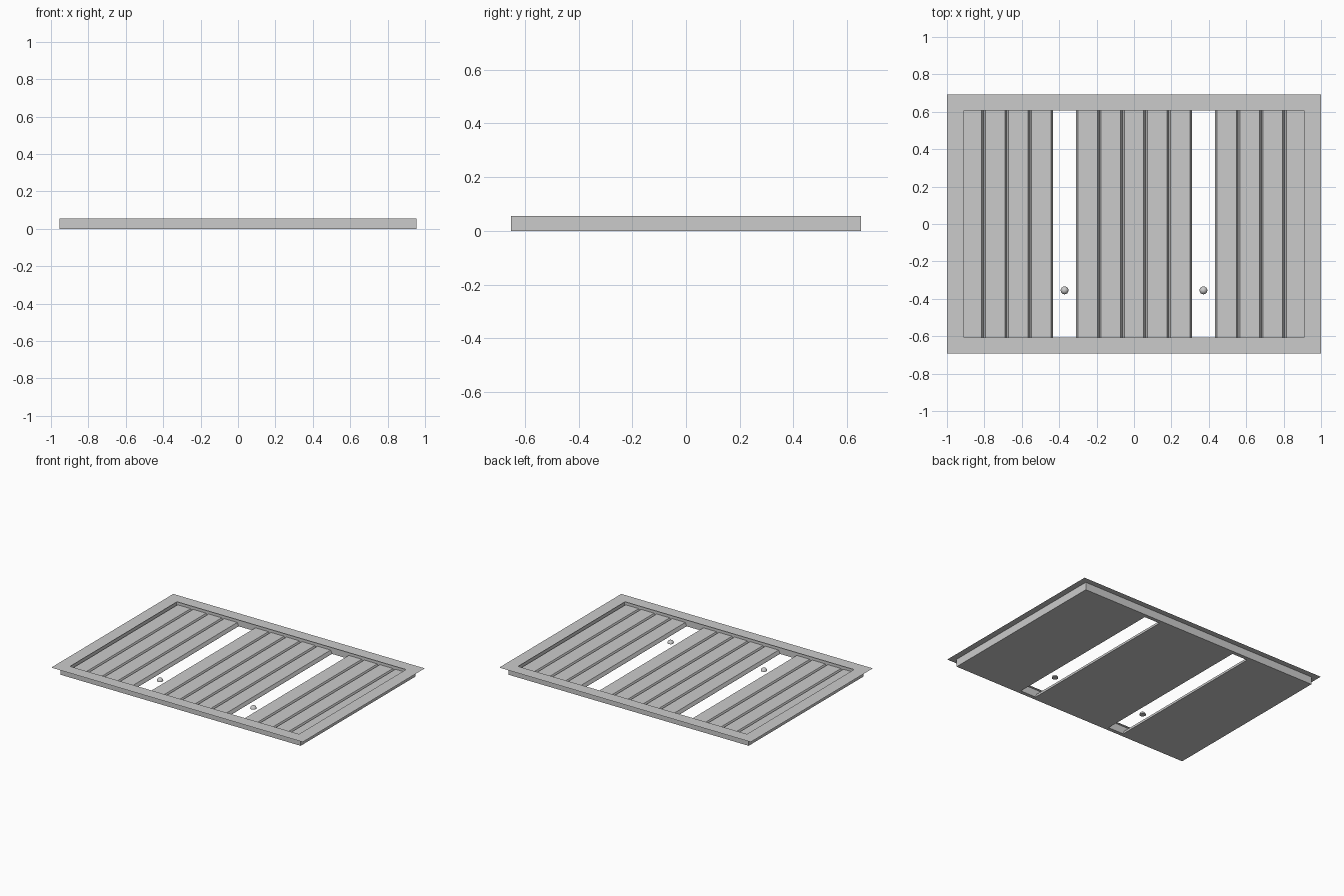
import bpy, bmesh, math
from mathutils import Matrix

if "Cube" in bpy.data.objects:
    bpy.data.objects.remove(bpy.data.objects["Cube"])

TOP = 0.055            # height of the rim
WX, WY = 0.955, 0.652  # outer wall half sizes
IX, IY = 0.928, 0.625  # inner wall half sizes
PITCH = 2 * IX / 15    # spacing of the slats


def make_object(name, bm):
    bmesh.ops.recalc_face_normals(bm, faces=bm.faces)
    mesh = bpy.data.meshes.new(name)
    bm.to_mesh(mesh)
    bm.free()
    obj = bpy.data.objects.new(name, mesh)
    bpy.context.collection.objects.link(obj)
    return obj


def ring_sweep(name, section, closed):
    """Rectangular rings (half x, half y, z) joined in order."""
    bm = bmesh.new()
    rings = [[bm.verts.new((sx * x, sy * y, z))
              for sx, sy in ((-1, -1), (1, -1), (1, 1), (-1, 1))]
             for x, y, z in section]
    pairs = list(zip(rings, rings[1:]))
    if closed:
        pairs.append((rings[-1], rings[0]))
    for a, b in pairs:
        for i in range(4):
            j = (i + 1) % 4
            bm.faces.new((a[i], a[j], b[j], b[i]))
    return make_object(name, bm)


def slat(name, x):
    """Board along y with sloped long edges."""
    h, c = PITCH / 2, 0.01
    profile = [(-h, 0), (h, 0), (h, 0.005), (h - c, 0.025),
               (-h + c, 0.025), (-h, 0.005)]
    bm = bmesh.new()
    face = bm.faces.new([bm.verts.new((x + px, -IY, pz)) for px, pz in profile])
    out = bmesh.ops.extrude_face_region(bm, geom=[face], use_keep_orig=True)
    moved = [v for v in out["geom"] if isinstance(v, bmesh.types.BMVert)]
    bmesh.ops.translate(bm, verts=moved, vec=(0, 2 * IY, 0))
    return make_object(name, bm)


def knob(name, x, y, r=0.021):
    """Half dome with a flat base."""
    bm = bmesh.new()
    bmesh.ops.create_uvsphere(bm, u_segments=24, v_segments=12, radius=r)
    bmesh.ops.bisect_plane(bm, geom=bm.verts[:] + bm.edges[:] + bm.faces[:],
                           plane_co=(0, 0, 0), plane_no=(0, 0, 1), clear_inner=True)
    bmesh.ops.holes_fill(bm, edges=[e for e in bm.edges if e.is_boundary], sides=0)
    bmesh.ops.transform(bm, matrix=Matrix.Translation((x, y, 0)), verts=bm.verts)
    obj = make_object(name, bm)
    bpy.context.view_layer.objects.active = obj
    obj.select_set(True)
    bpy.ops.object.shade_smooth_by_angle(angle=math.radians(35))
    obj.select_set(False)


# Frame walls and thin overhanging rim
ring_sweep("frame_wall", [(WX, WY, 0), (WX, WY, TOP), (IX, IY, TOP), (IX, IY, 0)], True)
ring_sweep("rim", [(1, 0.693, TOP), (0.91, 0.607, TOP)], False)

# Slats, with two left out for the openings
for i in range(15):
    if i not in (4, 10):
        slat(f"slat_{i}", (i - 7) * PITCH)

# Knobs in the openings
for side, sx in (("left", -1), ("right", 1)):
    knob(f"knob_{side}", sx * 3 * PITCH, -0.355)
